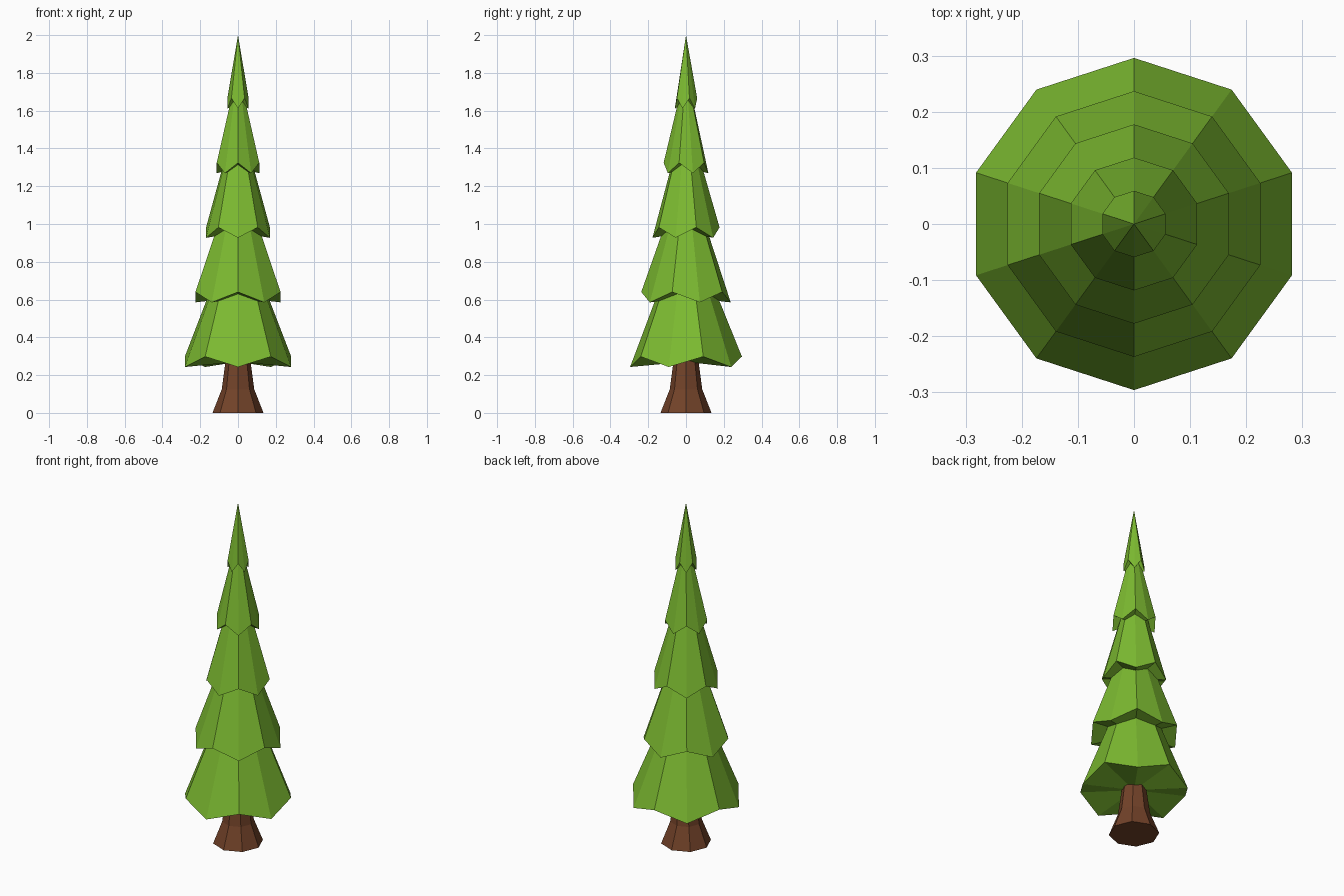
import bpy, bmesh
from math import cos, sin, pi

if "Cube" in bpy.data.objects:
    bpy.data.objects.remove(bpy.data.objects["Cube"])


def material(name, rgb):
    m = bpy.data.materials.new(name)
    m.diffuse_color = (*rgb, 1)
    m.use_nodes = True
    m.node_tree.nodes["Principled BSDF"].inputs["Base Color"].default_value = m.diffuse_color
    return m


def add_object(name, bm, mat):
    bmesh.ops.recalc_face_normals(bm, faces=bm.faces)
    mesh = bpy.data.meshes.new(name)
    bm.to_mesh(mesh)
    bm.free()
    mesh.materials.append(mat)
    ob = bpy.data.objects.new(name, mesh)
    bpy.context.collection.objects.link(ob)
    return ob


def tier(name, radius, low, high, apex, front_low, mat):
    """Ten-sided cone whose rim zigzags between two heights."""
    bm = bmesh.new()
    rim = []
    for i in range(10):
        a = -pi / 2 + i * pi / 5
        z = low if (i % 2 == 0) == front_low else high
        rim.append(bm.verts.new((radius * cos(a), radius * sin(a), z)))
    top = bm.verts.new((0, 0, apex))
    under = bm.verts.new((0, 0, (low + high) / 2))
    for i in range(10):
        a, b = rim[i], rim[(i + 1) % 10]
        bm.faces.new((a, b, top))
        bm.faces.new((b, a, under))
    return add_object(name, bm, mat)


def trunk(profile, sides, mat):
    """Flared trunk lofted through rings of (radius, height)."""
    bm = bmesh.new()
    rings = [[bm.verts.new((r * cos(2 * pi * i / sides), r * sin(2 * pi * i / sides), z))
              for i in range(sides)] for r, z in profile]
    for lo, hi in zip(rings, rings[1:]):
        for i in range(sides):
            j = (i + 1) % sides
            bm.faces.new((lo[i], lo[j], hi[j], hi[i]))
    bm.faces.new(rings[0][::-1])
    bm.faces.new(rings[-1])
    return add_object("trunk", bm, mat)


green = material("needles", (0.20, 0.49, 0.03))
brown = material("bark", (0.17, 0.055, 0.022))

# Trunk
trunk([(0.135, 0), (0.086, 0.125), (0.064, 0.29)], 8, brown)

# Foliage tiers, each turned one step against the one below
for k, apex in enumerate((1.03, 1.31, 1.60, 1.82, 2.0)):
    low = 0.243 + 0.342 * k
    tier(f"foliage_tier_{k + 1}", 0.296 - 0.0592 * k, low, low + 0.055, apex, k % 2 == 0, green)
